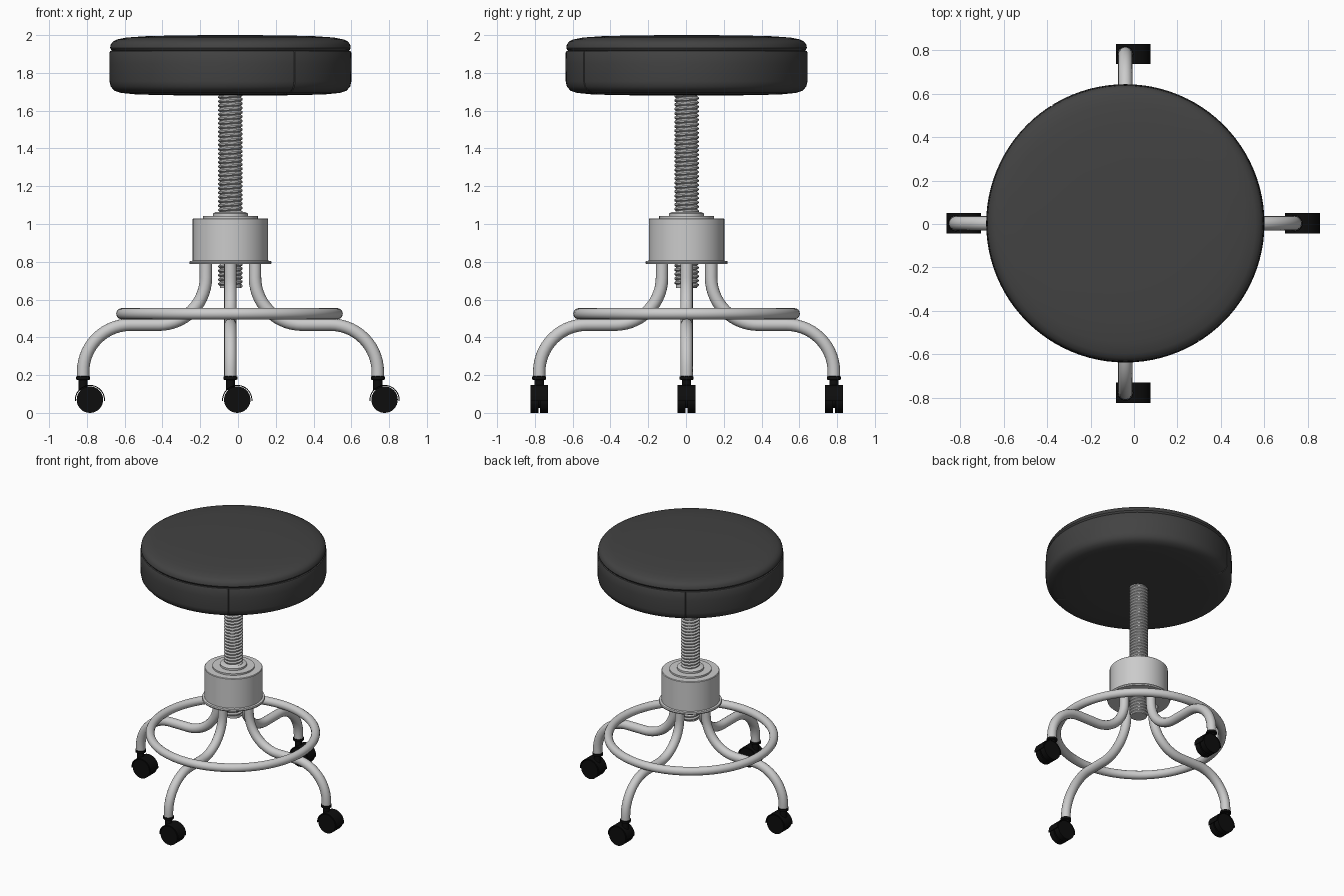
import bpy, bmesh
from math import sin, cos, pi, radians
from mathutils import Matrix

if "Cube" in bpy.data.objects:
    bpy.data.objects.remove(bpy.data.objects["Cube"])

CX, CY = -0.04, 0.003          # axis of the column


def material(name, v):
    m = bpy.data.materials.new(name)
    m.diffuse_color = (v, v, v, 1)
    m.use_nodes = True
    m.node_tree.nodes["Principled BSDF"].inputs["Base Color"].default_value = m.diffuse_color
    return m


leather = material("dark_leather", 0.055)
rubber = material("black_rubber", 0.004)


def finish(bm, name, mat=None, smooth=35):
    bmesh.ops.recalc_face_normals(bm, faces=bm.faces)
    me = bpy.data.meshes.new(name)
    bm.to_mesh(me)
    bm.free()
    ob = bpy.data.objects.new(name, me)
    bpy.context.collection.objects.link(ob)
    if mat:
        me.materials.append(mat)
    bpy.ops.object.select_all(action='DESELECT')
    ob.select_set(True)
    bpy.context.view_layer.objects.active = ob
    bpy.ops.object.shade_smooth_by_angle(angle=radians(smooth))
    return ob


def lathe(bm, profile, angles, x=CX, y=CY, grooves=(), depth=0.0):
    """Revolve (r, z) points; columns listed in grooves are pushed in."""
    rows = []
    for r, z in profile:
        rows.append([bm.verts.new((x + (r - (depth if a in grooves else 0)) * cos(a),
                                   y + (r - (depth if a in grooves else 0)) * sin(a), z))
                     for a in angles])
    n = len(angles)
    for lo, hi in zip(rows, rows[1:]):
        for i in range(n):
            j = (i + 1) % n
            bm.faces.new((lo[i], lo[j], hi[j], hi[i]))
    bm.faces.new(rows[0])
    bm.faces.new(rows[-1])


def ring_angles(n):
    return [2 * pi * i / n for i in range(n)]


# Seat: padded side band with two vertical seams, and a domed top
seams = (radians(122), radians(302))
angles = set(ring_angles(96)) | set(seams)
for s in seams:
    angles = {a for a in angles if a in seams or abs(a - s) > 0.02}
    angles |= {s - 0.006, s + 0.006}
bm = bmesh.new()
band = [(0.1, 1.68), (0.35, 1.682), (0.5, 1.686), (0.58, 1.694), (0.615, 1.706),
        (0.634, 1.728), (0.64, 1.755), (0.641, 1.85), (0.64, 1.908), (0.636, 1.916), (0.625, 1.918)]
lathe(bm, band, sorted(angles), grooves=seams, depth=0.008)
finish(bm, "seat_band", leather)
bm = bmesh.new()
top = [(0.62, 1.914), (0.632, 1.922), (0.637, 1.932), (0.634, 1.95), (0.622, 1.966), (0.6, 1.977),
       (0.55, 1.987), (0.45, 1.994), (0.3, 1.998), (0.1, 2.0)]
lathe(bm, top, ring_angles(96))
finish(bm, "seat_cushion", leather)

# Threaded column: zigzag swept along a helix around a core
pitch, turns, steps = 0.023, 45, 24
bm = bmesh.new()
pts = [bm.verts.new((CX + r, CY, 0.66 + z * pitch))
       for r, z in ((0.055, 0), (0.065, 0.35), (0.065, 0.65), (0.055, 1))]
edges = [bm.edges.new(p) for p in zip(pts, pts[1:])]
bmesh.ops.spin(bm, geom=pts + edges, cent=(CX, CY, 0), axis=(0, 0, 1),
               dvec=(0, 0, pitch / steps), angle=2 * pi * turns, steps=steps * turns)
bmesh.ops.remove_doubles(bm, verts=bm.verts, dist=0.0005)
finish(bm, "screw_thread", smooth=30)
bm = bmesh.new()
lathe(bm, [(0.056, 0.66), (0.056, 1.7)], ring_angles(24))
finish(bm, "screw_core")

# Hub with bottom flange and stepped top collar
bm = bmesh.new()
lathe(bm, [(0.2, 0.787), (0.215, 0.787), (0.218, 0.795), (0.215, 0.804), (0.2, 0.806), (0.2, 1.026),
           (0.196, 1.03), (0.145, 1.03), (0.145, 1.042), (0.092, 1.042), (0.092, 1.056),
           (0.075, 1.064)], ring_angles(48))
finish(bm, "hub")


def tube(name, points, radius, cyclic=False):
    cu = bpy.data.curves.new(name, 'CURVE')
    cu.dimensions = '3D'
    cu.bevel_depth = radius
    cu.bevel_resolution = 6
    cu.use_fill_caps = True
    sp = cu.splines.new('POLY')
    sp.points.add(len(points) - 1)
    for p, co in zip(sp.points, points):
        p.co = (*co, 1)
    sp.use_cyclic_u = cyclic
    ob = bpy.data.objects.new(name, cu)
    bpy.context.collection.objects.link(ob)
    bpy.ops.object.select_all(action='DESELECT')
    ob.select_set(True)
    bpy.context.view_layer.objects.active = ob
    bpy.ops.object.convert(target='MESH')
    bpy.ops.object.shade_smooth_by_angle(angle=radians(40))


# Foot ring
tube("foot_ring", [(CX - 0.005 + 0.57 * cos(a), CY + 0.57 * sin(a), 0.525)
                   for a in ring_angles(72)], 0.03, True)

# Leg path as (distance from axis, height): S-bend from hub to caster
quarter = [pi / 2 * i / 14 for i in range(15)]
path = [(0.13, 0.8)]
path += [(0.38 - 0.25 * cos(t), 0.717 - 0.25 * sin(t)) for t in quarter]
path += [(0.53 + 0.25 * sin(t), 0.217 + 0.25 * cos(t)) for t in quarter]
path += [(0.78, 0.185)]


def cylinder_y(bm, x, y, z, r, width):
    m = Matrix.Translation((x, y, z)) @ Matrix.Rotation(pi / 2, 4, 'X')
    bmesh.ops.create_cone(bm, cap_ends=True, segments=32, radius1=r, radius2=r,
                          depth=width, matrix=m)


def caster(name, x, y):
    bm = bmesh.new()
    # Collar and stem
    lathe(bm, [(0.024, 0.12), (0.024, 0.174), (0.037, 0.176), (0.037, 0.192), (0.033, 0.194)],
          ring_angles(24), x, y)
    # Twin wheels on an axle, trailing to +x
    wx = x + 0.036
    for s in (-1, 1):
        cylinder_y(bm, wx, y + s * 0.026, 0.07, 0.07, 0.042)
    cylinder_y(bm, wx, y, 0.07, 0.045, 0.02)
    # Curved hood over the wheels
    sections = []
    for i in range(19):
        a = radians(-4 + 188 * i / 18)
        sections.append([bm.verts.new((wx + r * cos(a), y + w, 0.068 + r * sin(a)))
                         for r, w in ((0.075, -0.047), (0.08, -0.047), (0.08, 0.047), (0.075, 0.047))])
    for p, q in zip(sections, sections[1:]):
        for i in range(4):
            j = (i + 1) % 4
            bm.faces.new((p[i], p[j], q[j], q[i]))
    bm.faces.new(sections[0])
    bm.faces.new(sections[-1])
    finish(bm, name, rubber)


# Four legs with casters
for side, dx, dy in (("right", 1, 0), ("back", 0, 1), ("left", -1, 0), ("front", 0, -1)):
    tube(side + "_leg", [(CX + dx * d, CY + dy * d, z) for d, z in path], 0.033)
    caster(side + "_caster", CX + dx * 0.78, CY + dy * 0.78)
